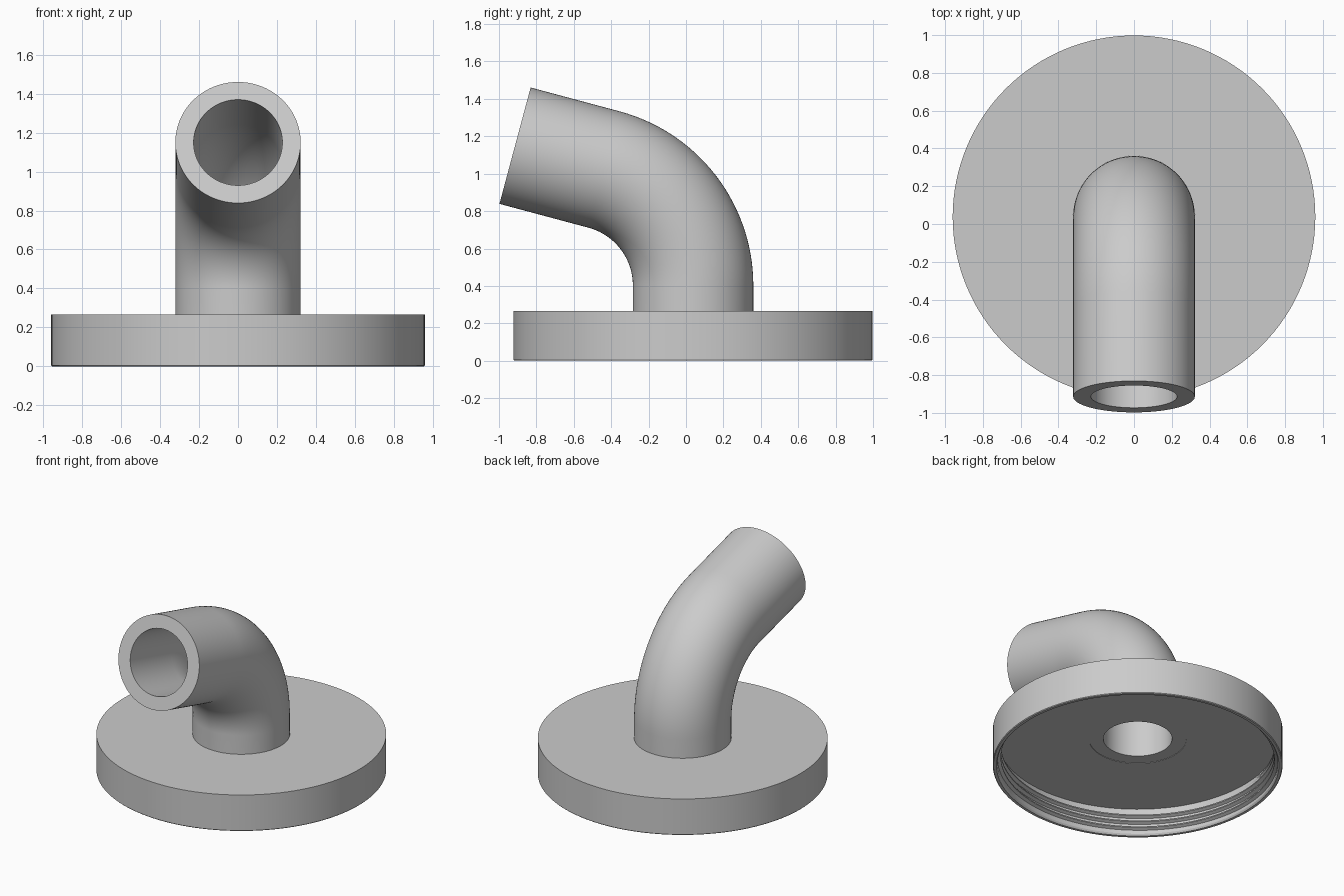
import bpy
import bmesh
from math import sin, cos, pi, radians
from mathutils import Vector

if "Cube" in bpy.data.objects:
    bpy.data.objects.remove(bpy.data.objects["Cube"], do_unlink=True)

AXIS_Y = 0.038      # axis of flange and pipe base
PIPE_R, BORE_R = 0.322, 0.228
CEILING = 0.2       # underside of the flange plate

grey = bpy.data.materials.new("light_grey")
grey.use_nodes = True
colour = (0.6, 0.6, 0.6, 1)
grey.diffuse_color = colour
grey.node_tree.nodes["Principled BSDF"].inputs["Base Color"].default_value = colour


def loft(name, rings, wrap_rings, angle=30):
    """Skin closed rings of points; join last to first or cap the ends."""
    bm = bmesh.new()
    loops = [[bm.verts.new(p) for p in ring] for ring in rings]
    pairs = list(zip(loops, loops[1:]))
    if wrap_rings:
        pairs.append((loops[-1], loops[0]))
    else:
        bm.faces.new(loops[0])
        bm.faces.new(loops[-1])
    for a, b in pairs:
        for i in range(len(a)):
            j = (i + 1) % len(a)
            bm.faces.new((a[i], a[j], b[j], b[i]))
    bmesh.ops.recalc_face_normals(bm, faces=bm.faces)
    mesh = bpy.data.meshes.new(name)
    bm.to_mesh(mesh)
    bm.free()
    mesh.materials.append(grey)
    obj = bpy.data.objects.new(name, mesh)
    bpy.context.collection.objects.link(obj)
    bpy.ops.object.select_all(action="DESELECT")
    obj.select_set(True)
    bpy.context.view_layer.objects.active = obj
    bpy.ops.object.shade_smooth_by_angle(angle=radians(angle))
    return obj


def circle(centre, radius, tilt=0.0, n=96):
    """Ring around a path point whose direction leans forward by tilt."""
    side = Vector((1, 0, 0))
    out = Vector((0, cos(tilt), sin(tilt)))
    return [Vector(centre) + radius * (side * cos(t) + out * sin(t))
            for t in (2 * pi * i / n for i in range(n))]


# Flange cap: plate with a downward skirt
flange_profile = [
    (PIPE_R, 0.265), (0.96, 0.265), (0.96, 0.005), (0.955, 0),
    (0.936, 0), (0.928, 0.012), (0.928, CEILING), (PIPE_R, CEILING),
]
loft("flange_cap", [circle((0, AXIS_Y, z), r, n=128) for r, z in flange_profile], True)

# Bent pipe: upright stub, 75 degree bend, straight outlet
BEND_R, BEND_Z, BEND = 0.642, 0.402, radians(75)
path = [((0, AXIS_Y, CEILING + 0.003), 0.0)]
steps = 30
for i in range(steps + 1):
    a = BEND * i / steps
    path.append(((0, AXIS_Y - BEND_R * (1 - cos(a)), BEND_Z + BEND_R * sin(a)), a))
outlet = Vector(path[-1][0]) + 0.493 * Vector((0, -sin(BEND), cos(BEND)))
path.append((outlet, BEND))
outer = [circle(p, PIPE_R, a) for p, a in path]
inner = [circle(p, BORE_R, a) for p, a in reversed(path)]
loft("bent_pipe", outer + inner, True)

# Internal screw thread inside the skirt, fading out at both ends
TURNS, PITCH, PER_TURN = 3.5, 0.045, 96
count = int(TURNS * PER_TURN)
thread = []
for i in range(count + 1):
    t = 2 * pi * i / PER_TURN
    z = 0.024 + PITCH * i / PER_TURN
    fade = max(0.05, min(1, i / 12, (count - i) / 12))
    depth = 0.022 * fade
    section = [(0.932, -0.016), (0.928 - depth, -0.004),
               (0.928 - depth, 0.004), (0.932, 0.016)]
    thread.append([(r * cos(t), AXIS_Y + r * sin(t), z + dz) for r, dz in section])
loft("screw_thread", thread, False)
